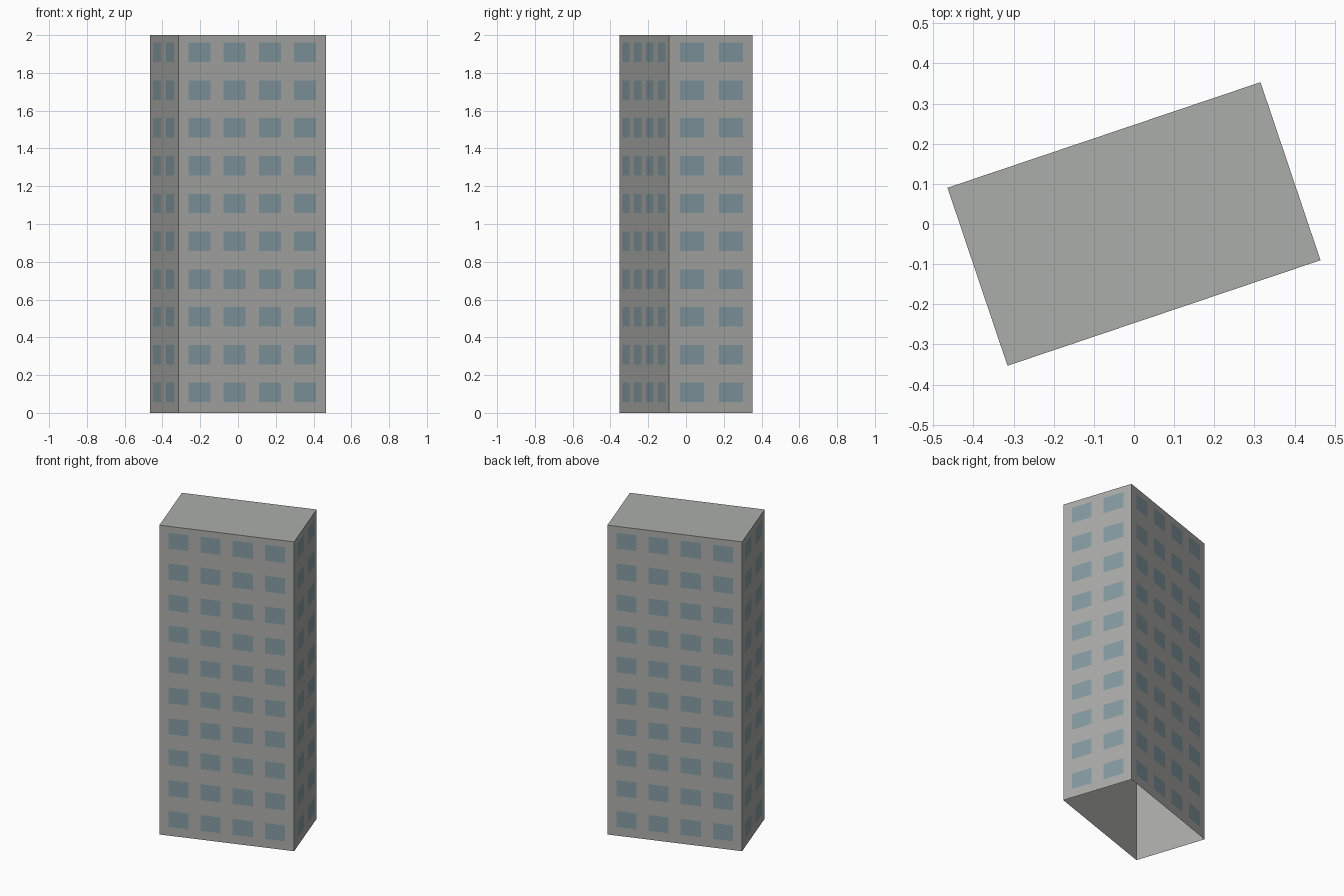
import bpy
import bmesh
from math import radians
from mathutils import Matrix, Vector

LENGTH, DEPTH, HEIGHT = 0.823, 0.468, 2.0
FLOORS = 10
TURN = Matrix.Rotation(radians(18.63), 4, "Z")

cube = bpy.data.objects.get("Cube")
if cube:
    bpy.data.objects.remove(cube)


def make_material(name, color):
    mat = bpy.data.materials.new(name)
    mat.use_nodes = True
    mat.diffuse_color = (*color, 1)
    bsdf = mat.node_tree.nodes["Principled BSDF"]
    bsdf.inputs["Base Color"].default_value = (*color, 1)
    bsdf.inputs["Roughness"].default_value = 0.9
    return mat


def make_object(name, bm, mat):
    bm.transform(TURN)
    mesh = bpy.data.meshes.new(name)
    bm.to_mesh(mesh)
    bm.free()
    mesh.materials.append(mat)
    obj = bpy.data.objects.new(name, mesh)
    bpy.context.collection.objects.link(obj)
    return obj


concrete = make_material("concrete grey", (0.41, 0.42, 0.40))
glass = make_material("window blue", (0.23, 0.33, 0.36))

# Tower shell: a box with a flat roof and an open underside
bm = bmesh.new()
bmesh.ops.create_cube(bm, size=1)
bmesh.ops.scale(bm, vec=(LENGTH, DEPTH, HEIGHT), verts=bm.verts)
bmesh.ops.translate(bm, vec=(0, 0, HEIGHT / 2), verts=bm.verts)
underside = [f for f in bm.faces if f.normal.z < -0.5]
bmesh.ops.delete(bm, geom=underside, context="FACES_ONLY")
make_object("tower_shell", bm, concrete)


def window_wall(name, degrees, width, distance, count, first, pitch, size):
    """Grid of thin window panes on one wall; first, pitch and size are shares of its width."""
    bm = bmesh.new()
    y = -distance - 0.002
    for floor in range(FLOORS):
        low = floor * HEIGHT / FLOORS + 0.057
        high = low + 0.103
        for column in range(count):
            left = (first + column * pitch - 0.5) * width
            right = left + size * width
            corners = [(left, low), (right, low), (right, high), (left, high)]
            bm.faces.new([bm.verts.new(Vector((x, y, z))) for x, z in corners])
    bm.transform(Matrix.Rotation(radians(degrees), 4, "Z"))
    make_object(name, bm, glass)


# Four columns on the long walls, two on the end walls
for name, degrees in (("front_windows", 0), ("back_windows", 180)):
    window_wall(name, degrees, LENGTH, DEPTH / 2, 4, 0.067, 0.239, 0.149)
for name, degrees, first in (("left_windows", 90, 0.13), ("right_windows", 270, 0.11)):
    window_wall(name, degrees, DEPTH, LENGTH / 2, 2, first, 0.465, 0.287)
